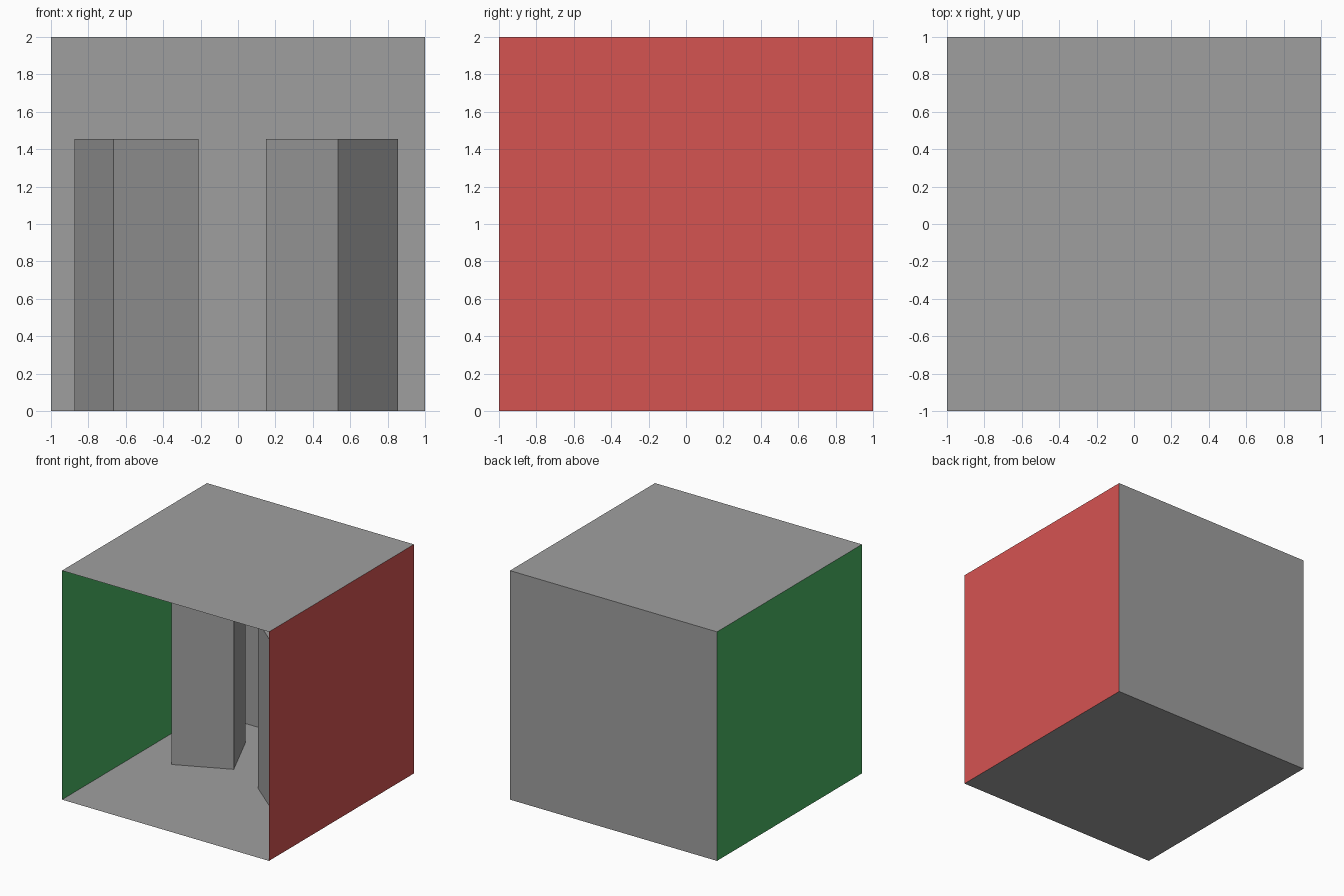
import bpy, bmesh, math
from mathutils import Matrix, Vector

if "Cube" in bpy.data.objects:
    bpy.data.objects.remove(bpy.data.objects["Cube"])


def material(name, rgb):
    m = bpy.data.materials.new(name)
    m.diffuse_color = (*rgb, 1.0)
    m.use_nodes = True
    m.node_tree.nodes["Principled BSDF"].inputs["Base Color"].default_value = m.diffuse_color
    return m


GREY = material("grey", (0.347, 0.347, 0.347))
RED = material("red", (0.665, 0.087, 0.083))
GREEN = material("green", (0.069, 0.456, 0.127))


def add_object(name, bm, mat):
    mesh = bpy.data.meshes.new(name)
    bm.to_mesh(mesh)
    bm.free()
    mesh.materials.append(mat)
    obj = bpy.data.objects.new(name, mesh)
    bpy.context.collection.objects.link(obj)
    return obj


def panel(name, side, mat):
    """Thin 2 x 2 sheet on one side of the room, facing the room's centre."""
    normal = -Vector(side)
    turn = Vector((0, 0, 1)).rotation_difference(normal).to_matrix().to_4x4()
    place = Matrix.Translation(Vector(side) + Vector((0, 0, 1)))
    bm = bmesh.new()
    bmesh.ops.create_grid(bm, x_segments=1, y_segments=1, size=1, matrix=place @ turn)
    add_object(name, bm, mat)


def block(name, x, y, degrees, width=0.5, height=1.455):
    """Turned square block standing on the floor, open underneath."""
    bm = bmesh.new()
    bmesh.ops.create_cube(
        bm, size=1,
        matrix=Matrix.Translation((x, y, height / 2))
        @ Matrix.Rotation(math.radians(degrees), 4, 'Z')
        @ Matrix.Diagonal((width, width, height, 1)))
    bm.normal_update()
    hidden = [f for f in bm.faces if f.normal.z < -0.5]
    bmesh.ops.delete(bm, geom=hidden, context='FACES_ONLY')
    add_object(name, bm, GREY)


# Room, open at the front
panel("floor", (0, 0, -1), GREY)
panel("ceiling", (0, 0, 1), GREY)
panel("back_wall", (0, 1, 0), GREY)
panel("left_wall", (-1, 0, 0), GREEN)
panel("right_wall", (1, 0, 0), RED)

# Two blocks inside
block("left_block", -0.543, 0.368, 24.5)
block("right_block", 0.503, 0.094, -39.8)
